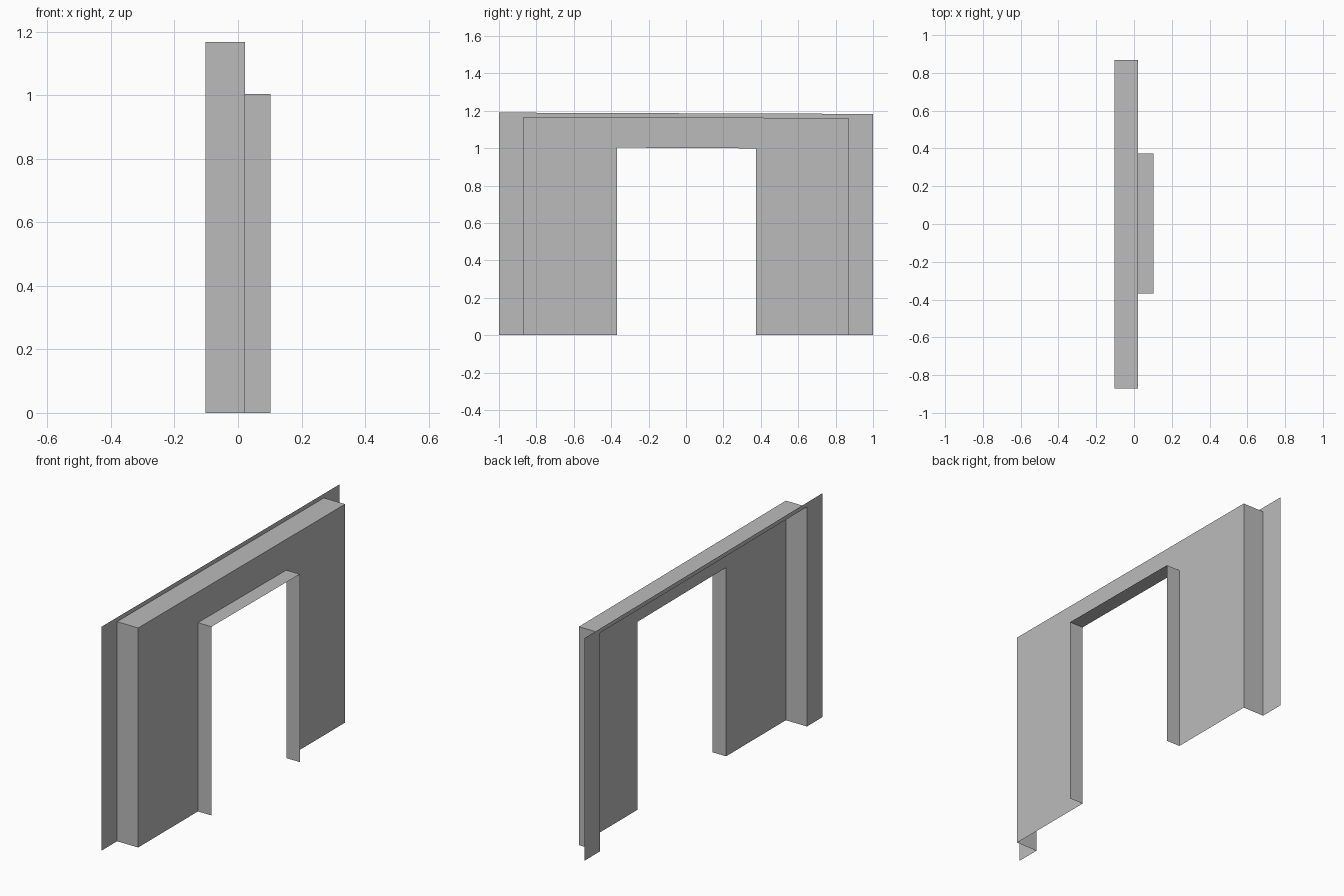
import bpy

if "Cube" in bpy.data.objects:
    bpy.data.objects.remove(bpy.data.objects["Cube"], do_unlink=True)

grey = bpy.data.materials.new("plain grey")
grey.use_nodes = True
grey.diffuse_color = (0.5, 0.5, 0.5, 1)
grey.node_tree.nodes["Principled BSDF"].inputs["Base Color"].default_value = (0.5, 0.5, 0.5, 1)

BACK, WALL, FRONT = -0.102, 0.022, 0.102  # depth planes along x


def doorway(y0, y1, z0, z1):
    """Up, across and down outline as (y, z) points."""
    return [(y0, 0), (y0, z0), (y1, z1), (y1, 0)]


def add_mesh(name, verts, faces):
    mesh = bpy.data.meshes.new(name)
    mesh.from_pydata(verts, [], faces)
    mesh.materials.append(grey)
    obj = bpy.data.objects.new(name, mesh)
    bpy.context.collection.objects.link(obj)


def panel(name, outer, inner, x):
    """Flat sheet between two outlines, facing +x."""
    verts = [(x, y, z) for y, z in outer + inner]
    n = len(outer)
    faces = [(i, i + n, i + n + 1, i + 1) for i in range(n - 1)]
    add_mesh(name, verts, faces)


def strip(name, path, x0, x1):
    """Outline swept along x as an open sheet, facing outwards."""
    verts = [(x, y, z) for x in (x0, x1) for y, z in path]
    n = len(path)
    faces = [(i, i + n, i + n + 1, i + 1) for i in range(n - 1)]
    add_mesh(name, verts, faces)


flange_edge = doorway(-1.0, 1.0, 1.19, 1.183)
wall_edge = doorway(-0.87, 0.868, 1.167, 1.161)
opening = doorway(-0.368, 0.374, 1.003, 0.999)

# Thin border sheet at the back, open in the middle
panel("back_flange", flange_edge, wall_edge, BACK)
# Sides and top joining the border to the wall
strip("wall_return", wall_edge, BACK, WALL)
# Main wall around the opening
panel("wall_face", wall_edge, opening, WALL)
# Thin lining projecting from the opening
strip("opening_lining", opening, WALL, FRONT)
